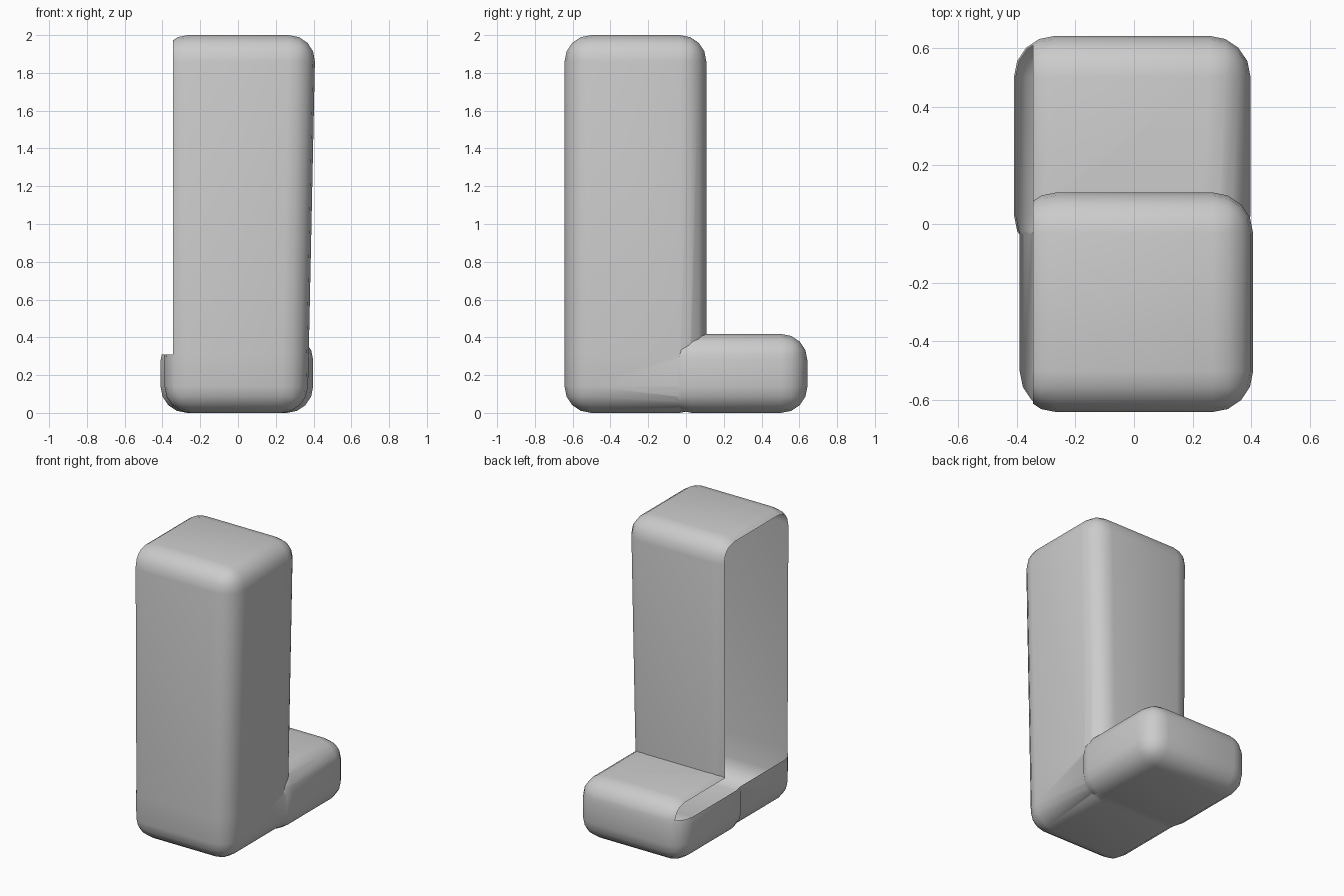
import bpy, bmesh
from mathutils import Vector

if "Cube" in bpy.data.objects:
    bpy.data.objects.remove(bpy.data.objects["Cube"])

RADIUS = 0.14


def rounded_box(name, lo, hi, top_lo=None, top_hi=None):
    """Box from lo to hi with rounded edges; its top may have other x limits."""
    bm = bmesh.new()
    bmesh.ops.create_cube(bm, size=1)
    for v in bm.verts:
        upper = v.co.z > 0
        x0 = top_lo if upper and top_lo is not None else lo[0]
        x1 = top_hi if upper and top_hi is not None else hi[0]
        v.co = Vector((x1 if v.co.x > 0 else x0,
                       hi[1] if v.co.y > 0 else lo[1],
                       hi[2] if upper else lo[2]))
    bmesh.ops.bevel(bm, geom=bm.edges[:], offset=RADIUS, segments=4,
                    profile=0.5, affect='EDGES', clamp_overlap=True)
    mesh = bpy.data.meshes.new(name)
    bm.to_mesh(mesh)
    bm.free()
    obj = bpy.data.objects.new(name, mesh)
    bpy.context.collection.objects.link(obj)
    return obj


# Upright block (slightly wider at the top) and low block
body = rounded_box("l_shaped_shell", (-0.388, -0.643, 0), (0.368, 0.108, 2.0), -0.405, 0.41)
foot = rounded_box("foot_block", (-0.41, -0.11, 0), (0.398, 0.643, 0.418))

# Join both into one hollow skin
join = body.modifiers.new("join", 'BOOLEAN')
join.operation = 'UNION'
join.solver = 'EXACT'
join.object = foot
bpy.context.view_layer.objects.active = body
body.select_set(True)
bpy.ops.object.modifier_apply(modifier="join")
bpy.data.objects.remove(foot)

# Open the left side above the low rim
CUT_X, CUT_Z = -0.345, 0.31
bm = bmesh.new()
bm.from_mesh(body.data)
for co, no in (((CUT_X, 0, 0), (1, 0, 0)), ((0, 0, CUT_Z), (0, 0, 1))):
    bmesh.ops.bisect_plane(bm, geom=bm.verts[:] + bm.edges[:] + bm.faces[:],
                           plane_co=co, plane_no=no)
gone = []
for f in bm.faces:
    c = f.calc_center_median()
    if c.x < CUT_X - 1e-5 and c.z > CUT_Z:
        gone.append(f)
bmesh.ops.delete(bm, geom=gone, context='FACES')
bm.to_mesh(body.data)
bm.free()

bpy.ops.object.shade_smooth_by_angle(angle=0.6)
